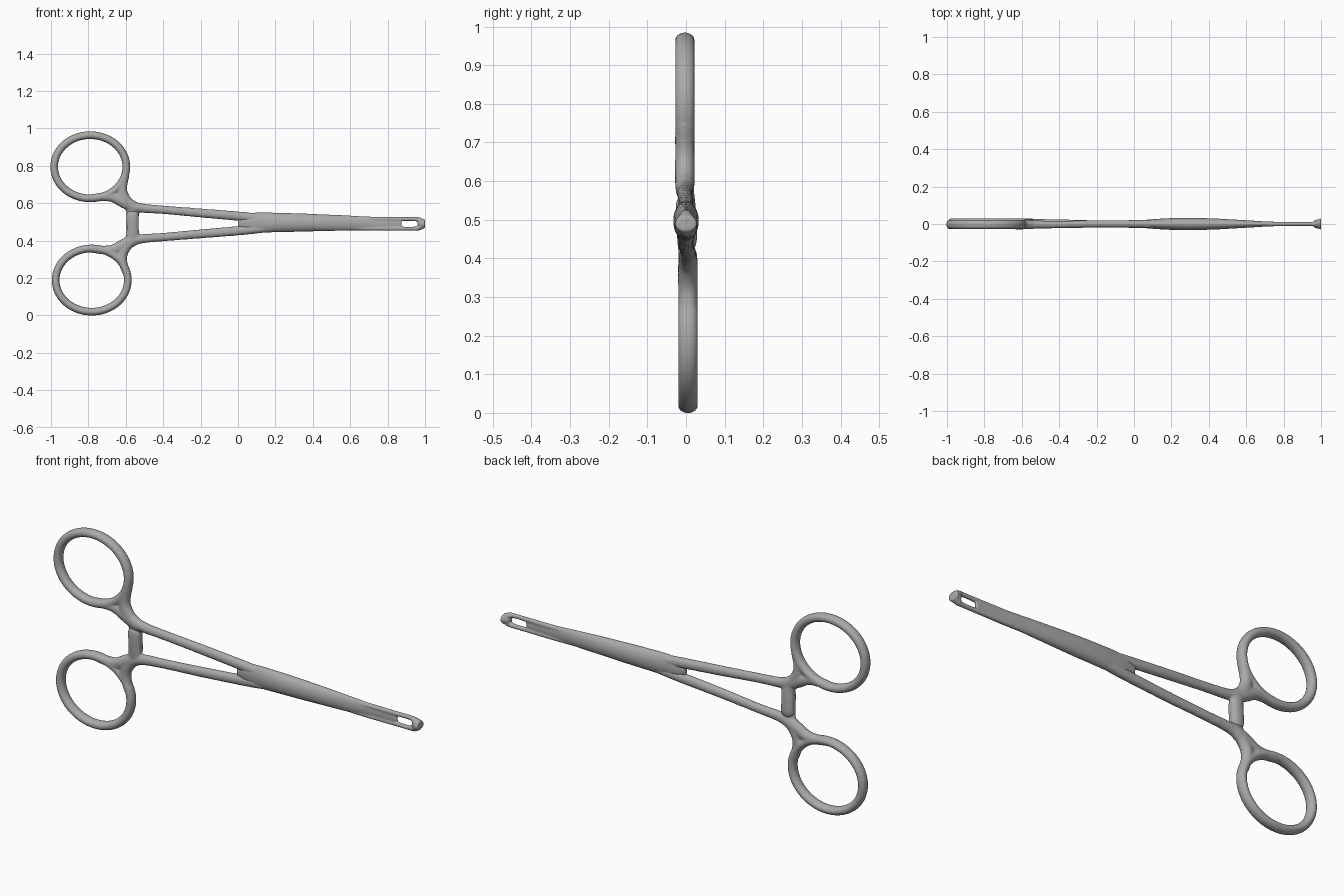
import bpy, bmesh, math
from mathutils import Vector

cube = bpy.data.objects.get("Cube")
if cube:
    bpy.data.objects.remove(cube, do_unlink=True)

MID = 0.492      # height of the long axis
SIDES = 20

steel = bpy.data.materials.new("brushed steel grey")
steel.use_nodes = True
colour = (0.40, 0.40, 0.40, 1)
steel.diffuse_color = colour
steel.node_tree.nodes["Principled BSDF"].inputs["Base Color"].default_value = colour


def spline(points, steps=8):
    """Smooth path through (x, y, z, in-plane radius, depth radius)."""
    pts = [Vector(p) for p in points]
    out = []
    for i in range(len(pts) - 1):
        a, b = pts[max(i - 1, 0)], pts[i]
        c, d = pts[i + 1], pts[min(i + 2, len(pts) - 1)]
        for k in range(steps):
            t = k / steps
            out.append(0.5 * (2 * b + (c - a) * t + (2 * a - 5 * b + 4 * c - d) * t ** 2
                              + (3 * b - a - 3 * c + d) * t ** 3))
    return out + [pts[-1]]


def tube(bm, path, closed=False):
    """Sweep an elliptical section along a path lying in the xz plane."""
    n = len(path)
    rings = []
    for i, p in enumerate(path):
        a = path[(i - 1) % n] if closed else path[max(i - 1, 0)]
        b = path[(i + 1) % n] if closed else path[min(i + 1, n - 1)]
        side = Vector((-(b[2] - a[2]), 0, b[0] - a[0])).normalized()
        ring = []
        for k in range(SIDES):
            t = math.tau * k / SIDES
            pos = Vector(p[:3]) + side * p[3] * math.cos(t)
            pos.y += p[4] * math.sin(t)
            ring.append(bm.verts.new(pos))
        rings.append(ring)
    for i in range(n if closed else n - 1):
        r, s = rings[i], rings[(i + 1) % n]
        for k in range(SIDES):
            j = (k + 1) % SIDES
            bm.faces.new((r[k], r[j], s[j], s[k]))
    if not closed:
        bm.faces.new(rings[0])
        bm.faces.new(rings[-1])


def fused_object(name, bm, voxel, relax):
    """Melt the overlapping tubes into one smooth skin."""
    bmesh.ops.recalc_face_normals(bm, faces=bm.faces)
    mesh = bpy.data.meshes.new(name)
    bm.to_mesh(mesh)
    bm.free()
    mesh.materials.append(steel)
    obj = bpy.data.objects.new(name, mesh)
    bpy.context.collection.objects.link(obj)
    weld = obj.modifiers.new("weld", 'REMESH')
    weld.mode = 'VOXEL'
    weld.voxel_size = voxel
    weld.use_smooth_shade = True
    soft = obj.modifiers.new("soften", 'SMOOTH')
    soft.factor = 0.5
    soft.iterations = relax


def handle(name, s, dx, dy):
    """One finger ring, its neck, shank and ratchet arm; s is +1 up, -1 down."""
    bm = bmesh.new()

    def limb(points):
        tube(bm, spline([(x, y + dy, MID + s * z, r, d) for x, y, z, r, d in points]))

    # finger ring
    loop = []
    for i in range(72):
        t = math.tau * i / 72
        loop.append((-0.786 + dx + 0.193 * math.cos(t), dy,
                     MID + s * (0.303 + 0.169 * math.sin(t)), 0.021, 0.026))
    tube(bm, loop, closed=True)
    # neck, two branches flowing out of the ring
    limb([(-0.78, 0, 0.137, 0.02, 0.024), (-0.68, 0, 0.142, 0.026, 0.025),
          (-0.61, 0, 0.115, 0.033, 0.026), (-0.54, 0, 0.082, 0.028, 0.024)])
    limb([(-0.60, 0, 0.26, 0.02, 0.024), (-0.619, 0, 0.19, 0.026, 0.025),
          (-0.61, 0, 0.14, 0.03, 0.026), (-0.57, 0, 0.09, 0.028, 0.024)])
    # shank running into the hinge
    limb([(-0.60, 0, 0.105, 0.03, 0.026), (-0.52, 0, 0.083, 0.025, 0.022),
          (-0.4, 0, 0.073, 0.0225, 0.02), (-0.2, -dy, 0.056, 0.024, 0.02),
          (0, -dy, 0.039, 0.025, 0.021), (0.1, -dy, 0.029, 0.025, 0.023),
          (0.2, -dy, 0.018, 0.022, 0.022)])
    # ratchet arm overlapping the opposite one
    limb([(-0.57, 0, 0.10, 0.038, 0.022), (-0.563, s * 0.006, 0.055, 0.034, 0.021),
          (-0.563, s * 0.010, 0, 0.033, 0.021), (-0.563, s * 0.010, -0.05, 0.033, 0.021),
          (-0.563, s * 0.008, -0.072, 0.02, 0.013)])
    fused_object(name, bm, 0.006, 5)


handle("upper_handle", 1, -0.004, -0.003)
handle("lower_handle", -1, 0.004, 0.005)

# hinge body tapering into the jaws
jaws = bmesh.new()
tube(jaws, spline([(0.0, 0, 0.497, 0.025, 0.012), (0.08, 0, 0.497, 0.052, 0.024),
                   (0.25, 0, 0.497, 0.051, 0.033), (0.42, 0, 0.496, 0.046, 0.030),
                   (0.6, 0, 0.494, 0.040, 0.020), (0.74, 0, 0.492, 0.034, 0.012),
                   (0.874, 0, 0.49, 0.026, 0.008)]))
# raised rim around the jaw slot, flaring at the tip
rim = [(0.55, 0.023, 0.011, 0.012), (0.72, 0.025, 0.0115, 0.0125),
       (0.86, 0.0255, 0.011, 0.011), (0.945, 0.0255, 0.011, 0.011),
       (0.972, 0.018, 0.016, 0.018)]
upper = [(x, 0, 0.49 + z, r, d) for x, z, r, d in rim]
lower = [(x, 0, 0.49 - z, r, d) for x, z, r, d in reversed(rim)]
tube(jaws, spline(upper + [(0.979, 0, 0.49, 0.021, 0.024)] + lower))
# blunt flared tip
tube(jaws, spline([(0.962, 0, 0.49, 0.024, 0.010), (0.98, 0, 0.49, 0.029, 0.020),
                   (0.993, 0, 0.49, 0.025, 0.029), (1.001, 0, 0.49, 0.018, 0.027)]))
fused_object("jaws", jaws, 0.004, 4)
